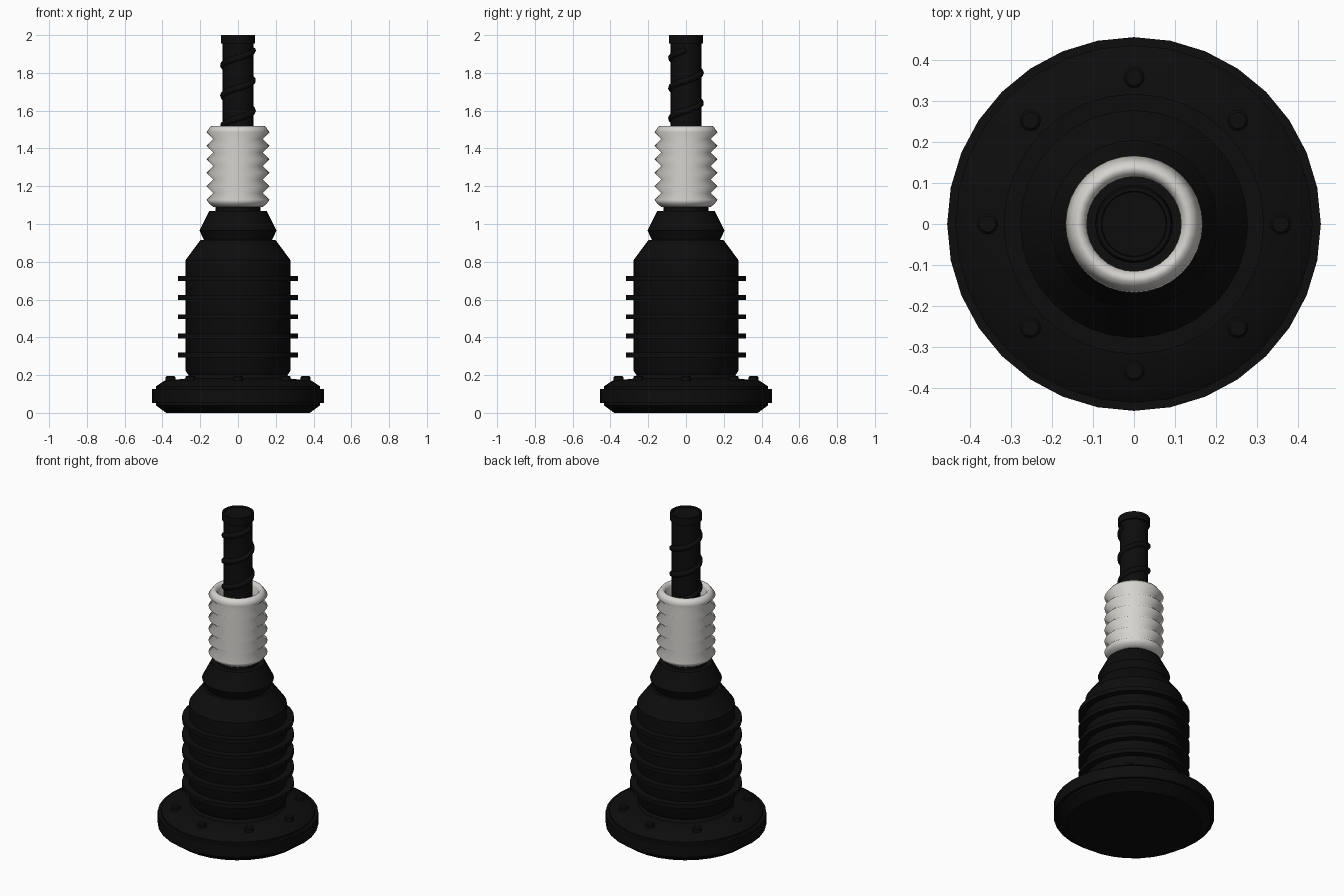
import bpy, bmesh, math

if "Cube" in bpy.data.objects:
    bpy.data.objects.remove(bpy.data.objects["Cube"], do_unlink=True)

SIDES = 32


def material(name, color):
    m = bpy.data.materials.new(name)
    m.use_nodes = True
    m.diffuse_color = color
    bsdf = m.node_tree.nodes["Principled BSDF"]
    bsdf.inputs["Base Color"].default_value = color
    bsdf.inputs["Roughness"].default_value = 0.6
    return m


BLACK = material("black rubber", (0.004, 0.004, 0.004, 1))
WHITE = material("warm white", (0.66, 0.65, 0.62, 1))


def smooth(obj, degrees=35):
    bpy.ops.object.select_all(action="DESELECT")
    obj.select_set(True)
    bpy.context.view_layer.objects.active = obj
    bpy.ops.object.shade_smooth_by_angle(angle=math.radians(degrees))


def lathe(name, profile, mat, closed=False, sides=SIDES, center=(0, 0), angle=35):
    """Spin (radius, height) points around the vertical axis."""
    bm = bmesh.new()
    rings = []
    for r, z in profile:
        ring = []
        for i in range(sides):
            a = 2 * math.pi * i / sides
            ring.append(bm.verts.new((r * math.cos(a), r * math.sin(a), z)))
        rings.append(ring)
    pairs = list(zip(rings, rings[1:]))
    if closed:
        pairs.append((rings[-1], rings[0]))
    else:
        bm.faces.new(rings[0])
        bm.faces.new(rings[-1])
    for low, high in pairs:
        for i in range(sides):
            j = (i + 1) % sides
            bm.faces.new((low[i], low[j], high[j], high[i]))
    bmesh.ops.recalc_face_normals(bm, faces=bm.faces)
    mesh = bpy.data.meshes.new(name)
    bm.to_mesh(mesh)
    bm.free()
    obj = bpy.data.objects.new(name, mesh)
    obj.location = (*center, 0)
    bpy.context.collection.objects.link(obj)
    mesh.materials.append(mat)
    smooth(obj, angle)
    return obj


# Flanged base with a raised band around its rim
lathe("base_flange", [(0.38, 0), (0.435, 0.04), (0.435, 0.14), (0.39, 0.17), (0.27, 0.182)], BLACK)
lathe("base_band", [(0.43, 0.053), (0.455, 0.053), (0.455, 0.127), (0.43, 0.127)], BLACK)

# Ring of bolts on the flange
for i in range(8):
    a = math.pi * i / 4
    lathe(f"flange_bolt_{i + 1}", [(0.026, 0.165), (0.026, 0.19), (0.02, 0.196)], BLACK,
          sides=12, center=(0.357 * math.cos(a), 0.357 * math.sin(a)))

# Main body with a grooved foot and a tapered shoulder
lathe("body", [(0.275, 0.175), (0.262, 0.2), (0.277, 0.222), (0.277, 0.81), (0.198, 0.916)], BLACK)

# Cooling fins
for i in range(5):
    z = 0.306 + 0.1015 * i
    lathe(f"body_fin_{i + 1}", [(0.27, z - 0.013), (0.317, z - 0.013),
                                (0.317, z + 0.013), (0.27, z + 0.013)], BLACK)

# Collar and neck
lathe("collar", [(0.178, 0.91), (0.204, 0.966), (0.152, 1.068)], BLACK)
lathe("neck", [(0.118, 1.06), (0.118, 1.1)], BLACK)

# Hollow bellows sleeve
outer = [(0.13, 1.09), (0.15, 1.105)]
for i in range(6):
    peak = 1.128 + 0.0716 * i
    outer.append((0.167, peak))
    if i < 5:
        outer.append((0.132, peak + 0.0358))
outer += [(0.142, 1.52), (0.128, 1.52)]
lathe("bellows_sleeve", outer + [(0.115, 1.5), (0.115, 1.09)], WHITE, closed=True, angle=95)

# Central shaft and cap
lathe("shaft", [(0.081, 1.08), (0.081, 1.96)], BLACK)
lathe("shaft_cap", [(0.09, 1.955), (0.09, 2.0), (0.08, 2.0), (0.078, 1.992)], BLACK)

# Wire coiled around the shaft
curve = bpy.data.curves.new("coil_wire", "CURVE")
curve.dimensions = "3D"
curve.bevel_depth = 0.018
curve.bevel_resolution = 2
curve.use_fill_caps = True
path = curve.splines.new("POLY")
STEPS, TURNS, PITCH = 24, 2.75, 0.16
count = int(STEPS * TURNS) + 1
path.points.add(count - 1)
for i, point in enumerate(path.points):
    turn = i / STEPS - 0.75
    a = 2 * math.pi * turn
    point.co = (0.077 * math.cos(a), 0.077 * math.sin(a), 1.6 + PITCH * turn, 1)
curve.materials.append(BLACK)
wire = bpy.data.objects.new("coil_wire", curve)
bpy.context.collection.objects.link(wire)
